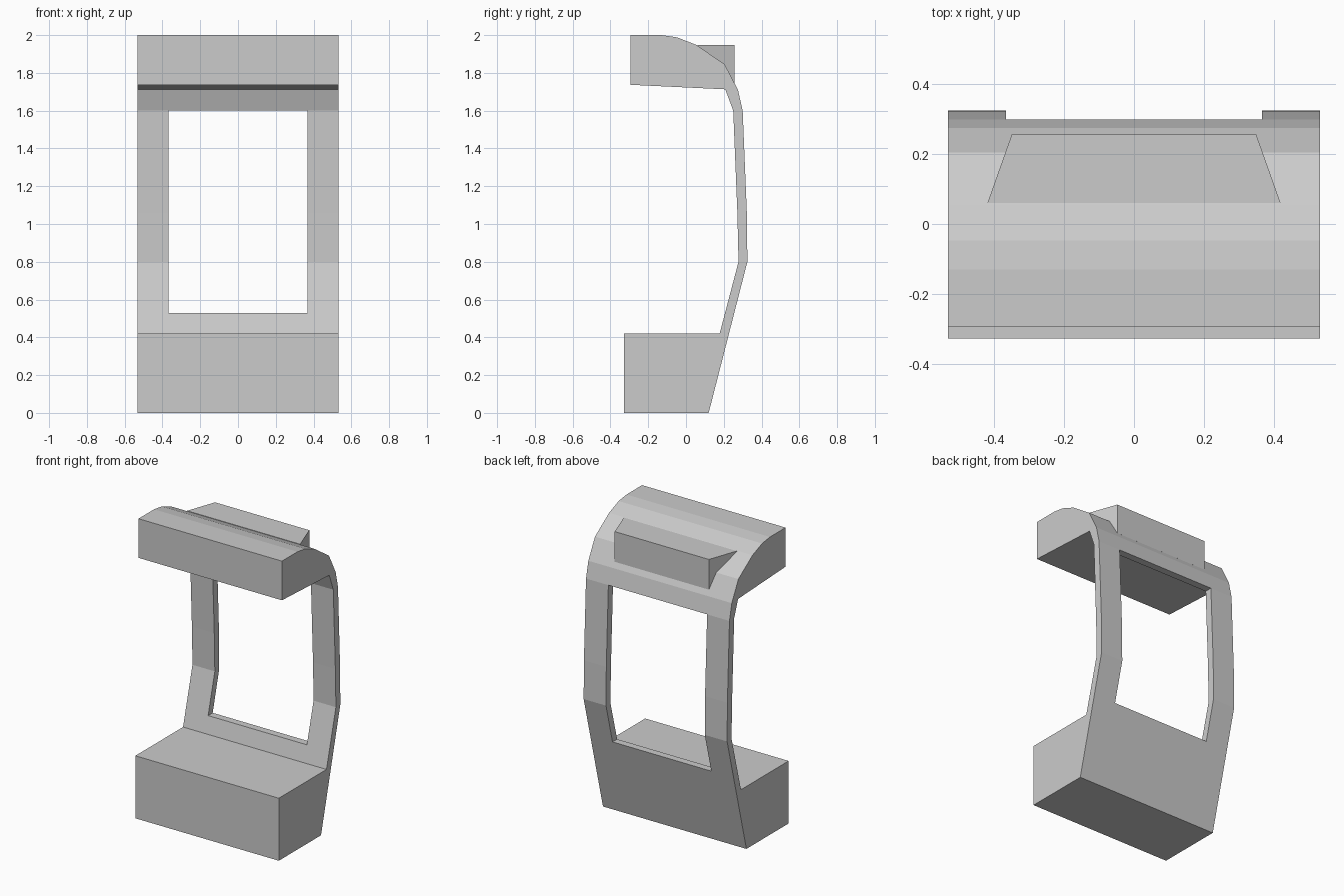
import bpy, bmesh

cube = bpy.data.objects.get("Cube")
if cube:
    bpy.data.objects.remove(cube, do_unlink=True)

grey = bpy.data.materials.new("light_grey")
grey.use_nodes = True
colour = (0.6, 0.6, 0.6, 1)
grey.diffuse_color = colour
grey.node_tree.nodes["Principled BSDF"].inputs["Base Color"].default_value = colour


def prism(name, outline, offset):
    """Extrude a closed outline of 3D points along an offset vector."""
    bm = bmesh.new()
    face = bm.faces.new([bm.verts.new(p) for p in outline])
    moved = bmesh.ops.extrude_face_region(bm, geom=[face])["geom"]
    verts = [g for g in moved if isinstance(g, bmesh.types.BMVert)]
    bmesh.ops.translate(bm, verts=verts, vec=offset)
    bmesh.ops.recalc_face_normals(bm, faces=bm.faces)
    mesh = bpy.data.meshes.new(name)
    bm.to_mesh(mesh)
    bm.free()
    mesh.materials.append(grey)
    obj = bpy.data.objects.new(name, mesh)
    bpy.context.collection.objects.link(obj)
    return obj


HALF_WIDTH = 0.533
WINDOW_HALF = 0.367
WINDOW_BOTTOM, WINDOW_TOP = 0.53, 1.60

# Side profile (y, z): base block, bent back wall and curved hood
back = [(-0.328, 0), (0.12, 0), (0.325, 0.8), (0.322, 1.06), (0.3, 1.6),
        (0.275, 1.71), (0.205, 1.845), (0.055, 1.948), (-0.047, 1.988),
        (-0.13, 2), (-0.295, 2)]
front = [(-0.295, 1.737), (0.208, 1.713), (0.25, 1.6), (0.272, 1.06),
         (0.278, 0.8), (0.178, 0.42), (-0.328, 0.42)]
frame = prism("cabinet_frame", [(-HALF_WIDTH, y, z) for y, z in back + front],
              (2 * HALF_WIDTH, 0, 0))

# Window opening through the back wall
opening = [(x, 0, z) for x, z in ((-WINDOW_HALF, WINDOW_BOTTOM), (WINDOW_HALF, WINDOW_BOTTOM),
                                  (WINDOW_HALF, WINDOW_TOP), (-WINDOW_HALF, WINDOW_TOP))]
cutter = prism("window_cutter", opening, (0, 1, 0))
cutter.hide_render = True
cut = frame.modifiers.new("window", "BOOLEAN")
cut.operation = "DIFFERENCE"
cut.solver = "EXACT"
cut.object = cutter
bpy.context.view_layer.objects.active = frame
bpy.ops.object.modifier_apply(modifier=cut.name)
bpy.data.objects.remove(cutter, do_unlink=True)

# Tapered housing set into the back of the hood
plan = [(-0.42, 0.06), (0.42, 0.06), (0.35, 0.257), (-0.35, 0.257)]
prism("rear_housing", [(x, y, 1.745) for x, y in plan], (0, 0, 0.203))
